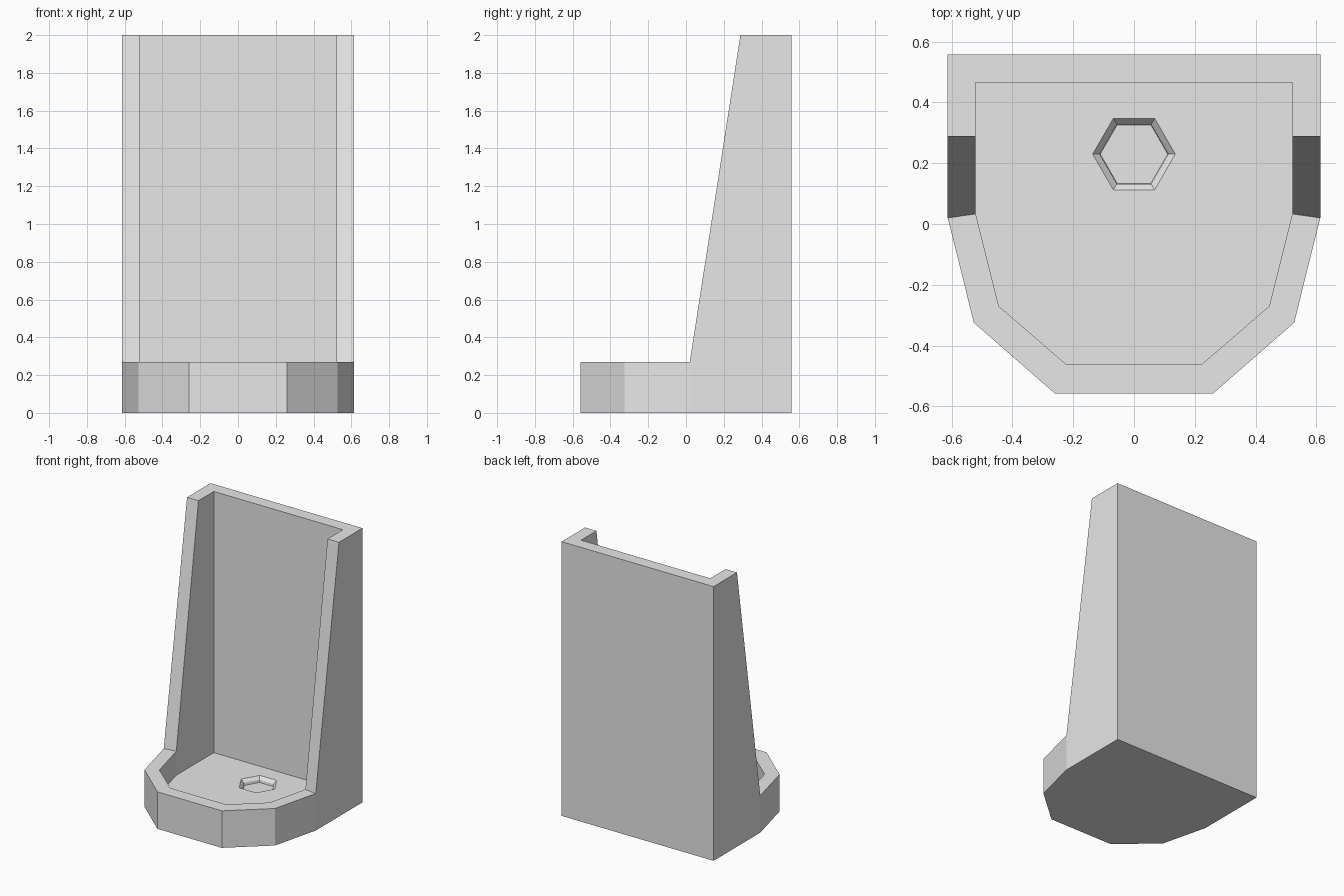
import bpy, bmesh
from math import cos, sin, tau

cube = bpy.data.objects.get("Cube")
if cube:
    bpy.data.objects.remove(cube)

HEIGHT, RIM, FLOOR = 2.0, 0.27, 0.095
WALL_FRONT = 0.288  # front edge of the side walls at the top

# Half outlines on the left side: back, side, corner, front
OUTER = [(0.613, 0.558), (0.613, 0.02), (0.527, -0.325), (0.26, -0.558)]
INNER = [(0.521, 0.465), (0.521, 0.033), (0.445, -0.27), (0.225, -0.46)]

bm = bmesh.new()


def mirrored(half):
    return half + [(-x, y) for x, y in reversed(half)]


def loop(points, heights):
    return [bm.verts.new((x, y, z)) for (x, y), z in zip(points, heights)]


def bridge(a, b):
    for i in range(len(a)):
        j = (i + 1) % len(a)
        bm.faces.new((a[i], a[j], b[j], b[i]))


def shell(low, high, tips):
    """Wall surface: tall back and tapered sides, low curved front."""
    bm.faces.new((low[7], low[0], high[0], high[7]))
    bm.faces.new((low[0], low[1], high[1], tips[0], high[0]))
    bm.faces.new((low[6], low[7], high[7], tips[1], high[6]))
    for i in range(1, 6):
        bm.faces.new((low[i], low[i + 1], high[i + 1], high[i]))


def surface(half, base):
    points = mirrored(half)
    low = loop(points, [base] * 8)
    high = loop(points, [HEIGHT] + [RIM] * 6 + [HEIGHT])
    x = half[0][0]
    tips = loop([(x, WALL_FRONT), (-x, WALL_FRONT)], [HEIGHT] * 2)
    shell(low, high, tips)
    return low, high, tips


# Outside and inside walls
out_low, out_high, out_tips = surface(OUTER, 0)
in_low, in_high, in_tips = surface(INNER, FLOOR)
bm.faces.new(out_low)

# Rim, sloping wall edges and wall tops
for i in range(1, 6):
    bm.faces.new((out_high[i], out_high[i + 1], in_high[i + 1], in_high[i]))
for side, back, tip in ((1, 0, 0), (6, 7, 1)):
    bm.faces.new((out_high[side], in_high[side], in_tips[tip], out_tips[tip]))
    bm.faces.new((out_tips[tip], in_tips[tip], in_high[back], out_high[back]))
bm.faces.new((out_high[7], out_high[0], in_high[0], in_high[7]))

# Hexagonal drain recess
rings = []
for radius, z in ((0.136, FLOOR), (0.114, FLOOR - 0.022), (0.111, FLOOR - 0.04)):
    hexagon = [(radius * cos(tau * k / 6), 0.23 + radius * sin(tau * k / 6))
               for k in range(6)]
    rings.append(loop(hexagon, [z] * 6))
bridge(rings[0], rings[1])
bridge(rings[1], rings[2])
bm.faces.new(rings[2])

# Floor around the drain
edges = [bm.edges.get((r[i], r[(i + 1) % len(r)]))
         for r in (in_low, rings[0]) for i in range(len(r))]
bmesh.ops.triangle_fill(bm, use_beauty=True, use_dissolve=False, edges=edges)

bmesh.ops.recalc_face_normals(bm, faces=bm.faces[:])
mesh = bpy.data.meshes.new("shower_stall")
bm.to_mesh(mesh)
bm.free()

# Single plain grey material
grey = bpy.data.materials.new("light grey")
grey.use_nodes = True
color = (0.8, 0.8, 0.8, 1)
grey.diffuse_color = color
grey.node_tree.nodes["Principled BSDF"].inputs["Base Color"].default_value = color
mesh.materials.append(grey)

stall = bpy.data.objects.new("shower_stall", mesh)
bpy.context.collection.objects.link(stall)
